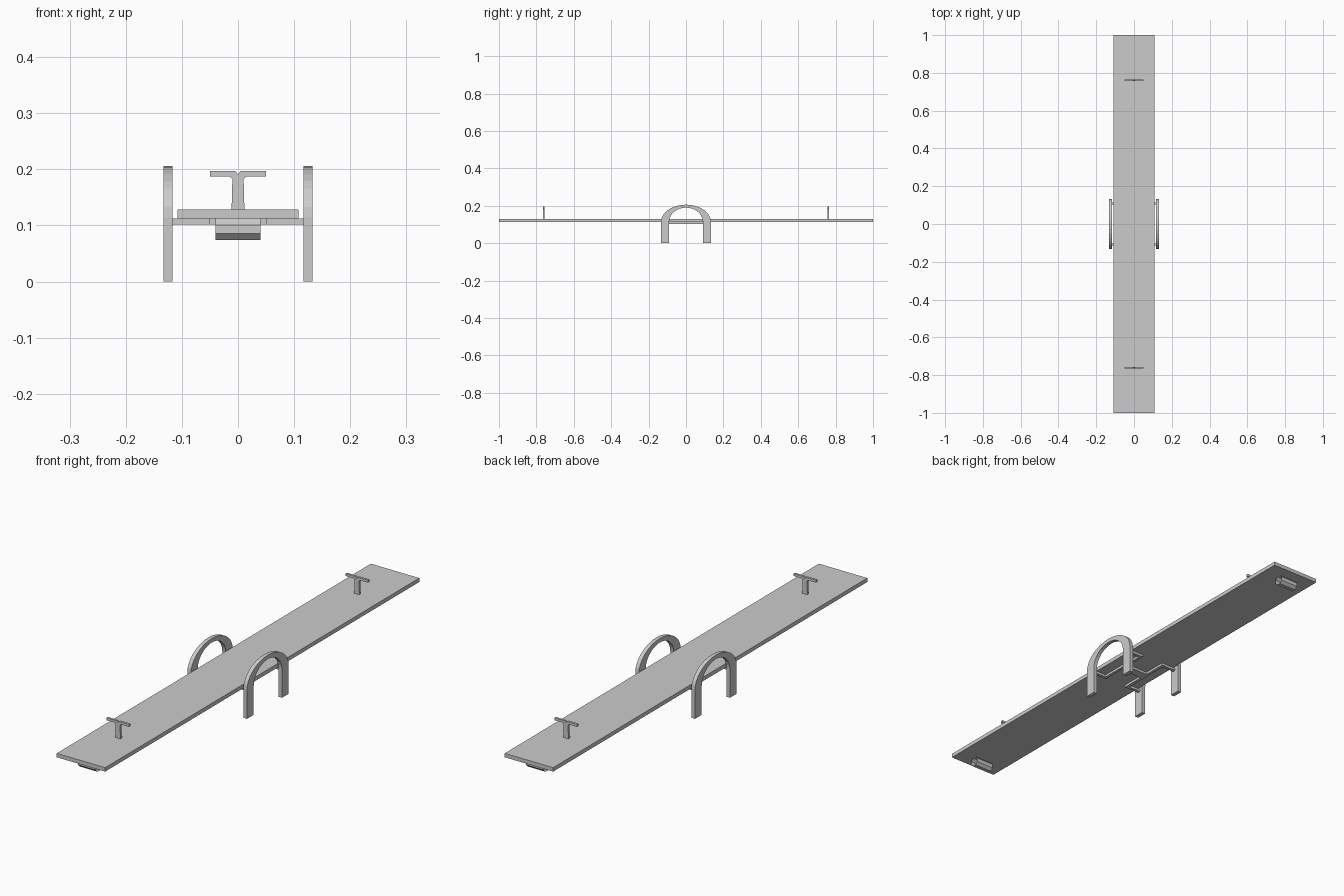
import bpy, bmesh
from math import sin, cos, pi

if "Cube" in bpy.data.objects:
    bpy.data.objects.remove(bpy.data.objects["Cube"])


def finish(name, bm):
    bmesh.ops.recalc_face_normals(bm, faces=bm.faces[:])
    me = bpy.data.meshes.new(name)
    bm.to_mesh(me)
    bm.free()
    ob = bpy.data.objects.new(name, me)
    bpy.context.collection.objects.link(ob)
    return ob


def box(name, x0, x1, y0, y1, z0, z1):
    bm = bmesh.new()
    bmesh.ops.create_cube(bm, size=1)
    for v in bm.verts:
        v.co = ((x0 + x1) / 2 + v.co.x * (x1 - x0),
                (y0 + y1) / 2 + v.co.y * (y1 - y0),
                (z0 + z1) / 2 + v.co.z * (z1 - z0))
    return finish(name, bm)


def strip(name, left, right, place, a, b):
    """Solid band between two matching outlines, extruded from depth a to b."""
    bm = bmesh.new()
    rings = [[bm.verts.new(place(p, d)) for p, d in ((l, a), (r, a), (r, b), (l, b))]
             for l, r in zip(left, right)]
    for r0, r1 in zip(rings, rings[1:]):
        for i in range(4):
            j = (i + 1) % 4
            bm.faces.new((r0[i], r0[j], r1[j], r1[i]))
    bm.faces.new(rings[0])
    bm.faces.new(rings[-1])
    return finish(name, bm)


# Plank
box("plank", -0.108, 0.108, -1, 1, 0.112, 0.128)

# Arched side supports: straight legs joined by a half ellipse
N = 16


def arch_outline(half, spring, top):
    arc = [(half * cos(pi * i / N), spring + (top - spring) * sin(pi * i / N))
           for i in range(N + 1)]
    return [(half, 0)] + arc + [(-half, 0)]


outer = arch_outline(0.133, 0.115, 0.206)
inner = arch_outline(0.09, 0.115, 0.19)
for s, side in ((-1, "left"), (1, "right")):
    strip(side + "_arch", outer, inner, lambda p, d: (d, p[0], p[1]),
          s * 0.117, s * 0.133)

    # Underframe: long bar on each side with stubs out to the legs
    x0, x1 = sorted((s * 0.05, s * 0.062))
    box(side + "_frame_bar", x0, x1, -0.115, 0.115, 0.102, 0.112)
    for t, end in ((-1, "front"), (1, "back")):
        x0, x1 = sorted((s * 0.062, s * 0.118))
        y0, y1 = sorted((t * 0.103, t * 0.115))
        box(f"{side}_{end}_frame_stub", x0, x1, y0, y1, 0.102, 0.112)

# Pivot bar between the frame bars
box("pivot_bar", -0.05, 0.05, -0.018, 0.018, 0.102, 0.112)

for t, end in ((-1, "front"), (1, "back")):
    # T handle made of two mirrored bent bars
    for s, side in ((-1, "left"), (1, "right")):
        inside = [(0, 0.127), (0, 0.191), (0.005, 0.197), (0.05, 0.197)]
        outside = [(0.0115, 0.127), (0.01, 0.182), (0.014, 0.187), (0.05, 0.187)]
        strip(f"{end}_{side}_handle", inside, outside,
              lambda p, d: (s * p[0], d, p[1]), t * 0.756, t * 0.765)

    # Open octagonal bumper tube under the plank end
    bm = bmesh.new()
    r = 0.0188 / cos(pi / 8)
    rings = [[bm.verts.new((x, t * 0.943 + r * cos((i + 0.5) * pi / 4),
                            0.0932 + r * sin((i + 0.5) * pi / 4))) for i in range(8)]
             for x in (-0.04, 0.04)]
    for i in range(8):
        j = (i + 1) % 8
        bm.faces.new((rings[0][i], rings[0][j], rings[1][j], rings[1][i]))
    finish(end + "_bumper", bm)
